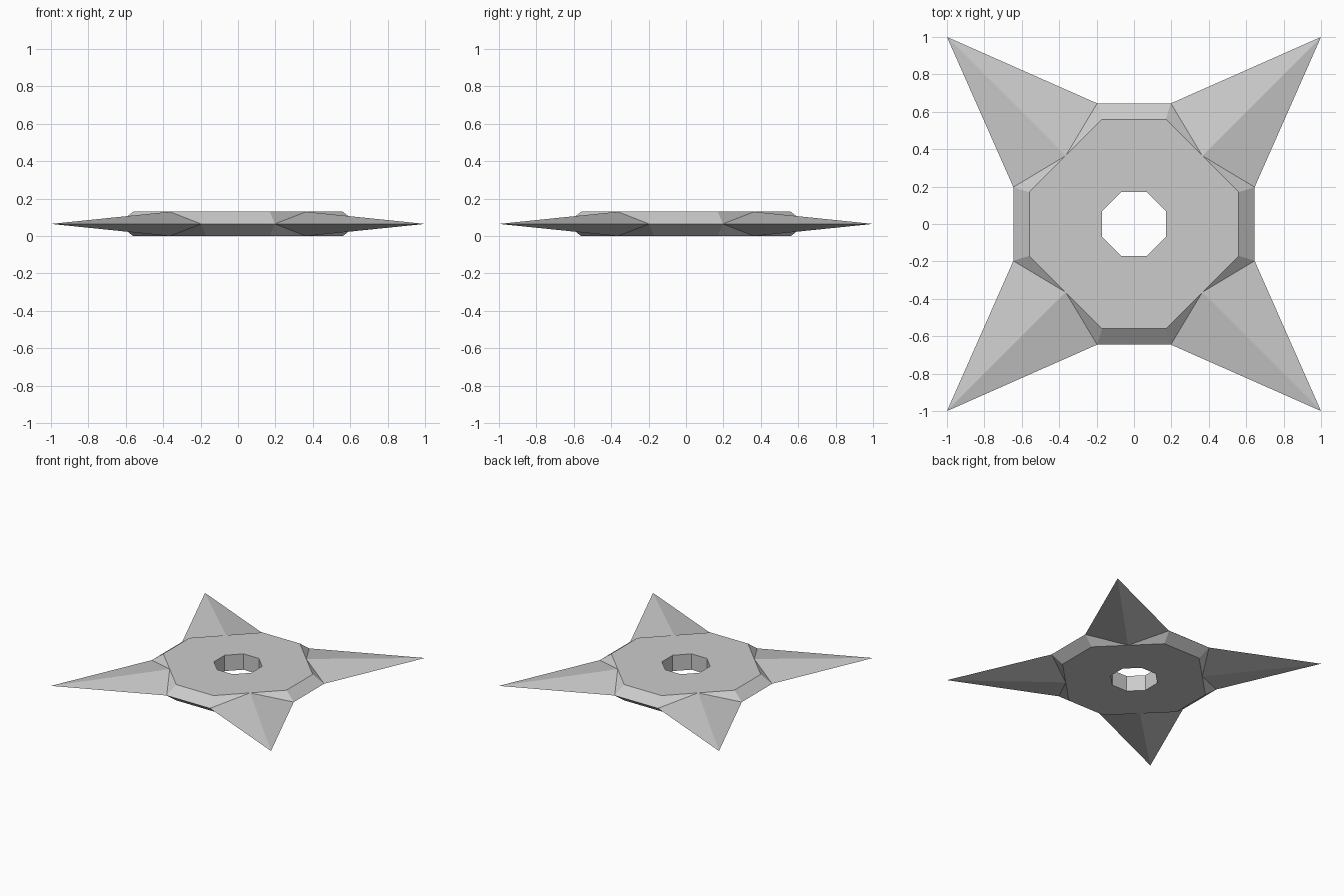
import bpy
import bmesh
from math import pi
from mathutils import Matrix, Vector

cube = bpy.data.objects.get("Cube")
if cube:
    bpy.data.objects.remove(cube, do_unlink=True)

HALF = 0.065    # half the plate thickness

steel = bpy.data.materials.new("grey_steel")
steel.use_nodes = True
colour = (0.6, 0.6, 0.6, 1)
steel.diffuse_color = colour
steel.node_tree.nodes["Principled BSDF"].inputs["Base Color"].default_value = colour

# Corner points of one quarter, upper half: z is measured from the middle plane
P = {
    "rim_a": (0.17, 0.56, HALF), "rim_b": (0.56, 0.17, HALF), "rim_c": (0.56, -0.17, HALF),
    "ridge": (0.365, 0.365, HALF), "tip": (1, 1, 0),
    "edge_a": (0.197, 0.645, 0), "edge_b": (0.645, 0.197, 0), "edge_c": (0.645, -0.197, 0),
    "hole_a": (0.07, 0.17, HALF), "hole_b": (0.17, 0.07, HALF), "hole_c": (0.17, -0.07, HALF),
    "low_a": (0.07, 0.17, 0), "low_b": (0.17, 0.07, 0), "low_c": (0.17, -0.07, 0),
}
HUB = [
    "rim_a hole_a hole_b rim_b ridge",      # flat top
    "rim_b hole_b hole_c rim_c",
    "hole_a low_a low_b hole_b",            # hole wall
    "hole_b low_b low_c hole_c",
    "rim_b rim_c edge_c edge_b",            # bevelled side
    "rim_a ridge edge_a",                   # small bevels beside the blade
    "rim_b edge_b ridge",
]
BLADE = ["ridge tip edge_a", "ridge edge_b tip"]


def build(name, faces):
    """Repeat the quarter four times and reflect it below the middle plane."""
    bm = bmesh.new()
    for side in (1, -1):
        for turn in range(4):
            rot = Matrix.Rotation(turn * pi / 2, 3, "Z")
            for face in faces:
                corners = [rot @ Vector(P[k]) for k in face.split()]
                for c in corners:
                    c.z = HALF + side * c.z
                bm.faces.new([bm.verts.new(c) for c in corners])
    bmesh.ops.remove_doubles(bm, verts=bm.verts, dist=0.0005)
    bmesh.ops.recalc_face_normals(bm, faces=bm.faces)
    mesh = bpy.data.meshes.new(name)
    bm.to_mesh(mesh)
    bm.free()
    mesh.materials.append(steel)
    obj = bpy.data.objects.new(name, mesh)
    bpy.context.collection.objects.link(obj)


# The ring-shaped plate and its four points form one closed shell
build("four_pointed_star", HUB + BLADE)
